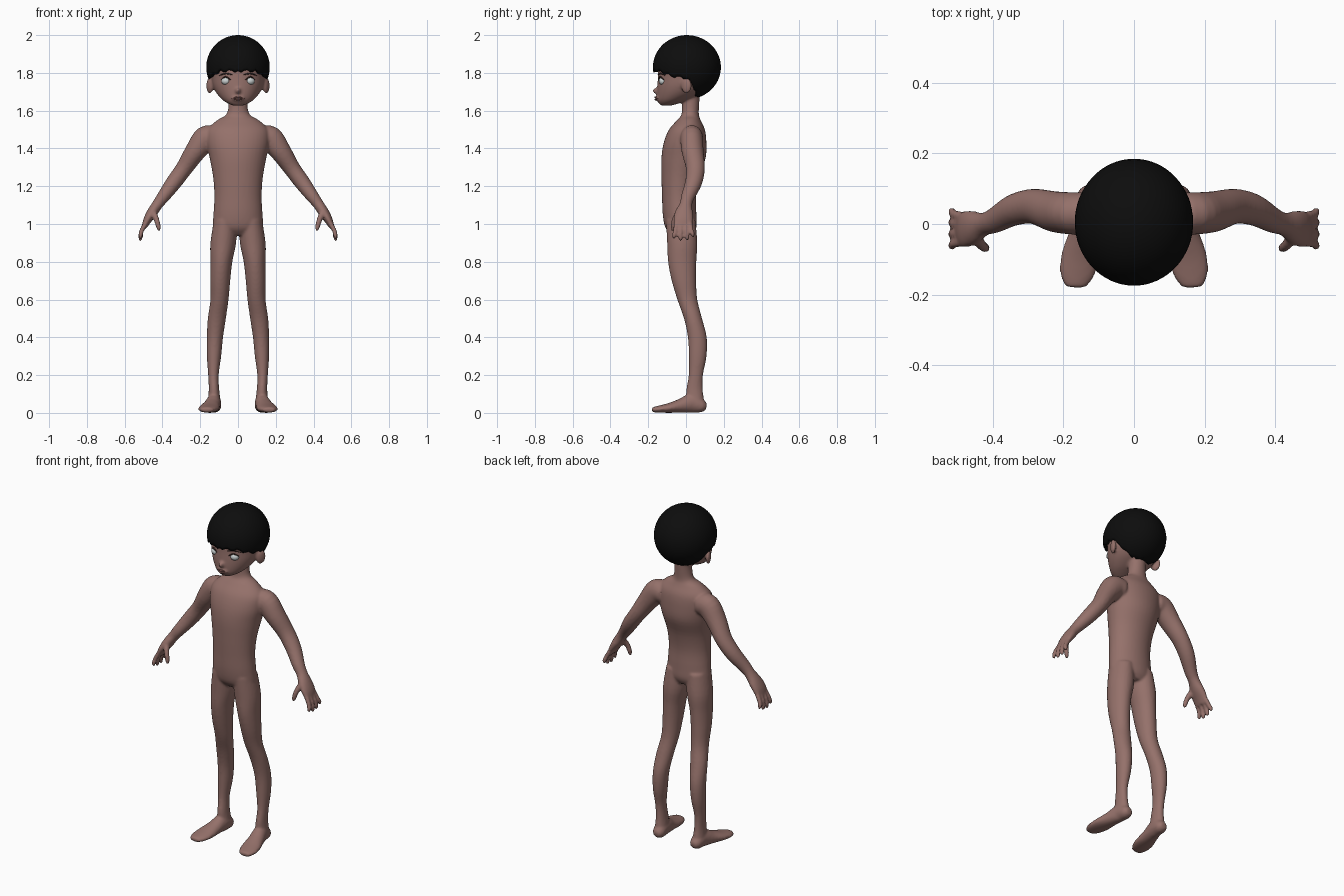
import bpy, bmesh, math
from mathutils import Vector, Matrix


def material(name, col):
    m = bpy.data.materials.new(name)
    m.diffuse_color = (*col, 1)
    return m


SKIN = material("skin", (0.30, 0.165, 0.145))
HAIR = material("hair", (0.004, 0.004, 0.004))
EYE = material("eye", (0.6, 0.64, 0.64))
DARK = material("brow", (0.05, 0.025, 0.02))
LIP = material("lip", (0.20, 0.09, 0.08))


def spline(rows, steps):
    """Catmull-Rom interpolation of tuples."""
    out = []
    for i in range(len(rows) - 1):
        a, b = rows[max(i - 1, 0)], rows[i]
        c, d = rows[i + 1], rows[min(i + 2, len(rows) - 1)]
        for k in range(steps):
            t = k / steps
            out.append([0.5 * (2 * q + (r - p) * t + (2 * p - 5 * q + 4 * r - s) * t * t
                               + (3 * q - p - 3 * r + s) * t ** 3)
                        for p, q, r, s in zip(a, b, c, d)])
    out.append(list(rows[-1]))
    return out


def loft(bm, rows, ref=None, side=1, n=24, steps=4):
    """Rows are x, y, z, r1, r2. Without ref the rings lie flat; with ref they
    stand across the path and r1 runs along ref."""
    rows = spline(rows, steps)
    pts = [Vector(r[:3]) for r in rows]
    rings = []
    for i, r in enumerate(rows):
        if ref:
            t = (pts[min(i + 1, len(pts) - 1)] - pts[max(i - 1, 0)]).normalized()
            u = Vector(ref)
            u = (u - t * u.dot(t)).normalized()
            v = t.cross(u)
        else:
            u, v = Vector((1, 0, 0)), Vector((0, 1, 0))
        ring = []
        for k in range(n):
            a = math.tau * k / n
            p = pts[i] + u * r[3] * math.cos(a) + v * r[4] * math.sin(a)
            ring.append(bm.verts.new((p.x * side, p.y, p.z)))
        rings.append(ring)
    faces = [bm.faces.new(rings[0]), bm.faces.new(rings[-1])]
    for a, b in zip(rings, rings[1:]):
        for k in range(n):
            j = (k + 1) % n
            faces.append(bm.faces.new((a[k], a[j], b[j], b[k])))
    bmesh.ops.recalc_face_normals(bm, faces=faces)


def ball(bm, loc, size, rot=0):
    m = Matrix.Translation(loc) @ Matrix.Rotation(rot, 4, 'Z') @ Matrix.Diagonal((*size, 1))
    bmesh.ops.create_uvsphere(bm, u_segments=24, v_segments=14, radius=1, matrix=m)


def finish(bm, name, mat):
    me = bpy.data.meshes.new(name)
    bm.to_mesh(me)
    bm.free()
    for p in me.polygons:
        p.use_smooth = True
    me.materials.append(mat)
    ob = bpy.data.objects.new(name, me)
    bpy.context.collection.objects.link(ob)
    return ob


# Torso and neck: z, centre y, half width, half depth
body = bmesh.new()
torso = [(.94, -.02, .10, .055), (.98, -.027, .132, .082), (1.05, -.034, .13, .089),
         (1.15, -.037, .125, .09), (1.25, -.03, .132, .1), (1.35, -.013, .15, .117),
         (1.43, -.005, .165, .113), (1.5, .005, .16, .095), (1.55, .015, .11, .062),
         (1.58, .022, .062, .046), (1.64, .025, .049, .045), (1.72, .03, .05, .045)]
loft(body, [(0, y, z, a, b) for z, y, a, b in torso], n=40)

# Head
head = [(1.627, -.105, .025, .025), (1.635, -.095, .047, .045), (1.655, -.07, .08, .08),
        (1.69, -.035, .112, .118), (1.73, -.012, .133, .14), (1.77, 0, .142, .149),
        (1.83, .008, .148, .153), (1.9, .01, .13, .135), (1.95, .01, .09, .095),
        (1.97, .01, .04, .04)]
loft(body, [(0, y, z, a, b) for z, y, a, b in head], n=40)
ball(body, (0, -.155, 1.705), (.014, .022, .016))
ball(body, (0, -.148, 1.665), (.034, .014, .016))

leg = [(.066, -.028, 1.02, .062, .078), (.078, -.02, .9, .068, .08), (.088, -.02, .8, .058, .075),
       (.094, -.011, .7, .053, .065), (.098, .007, .6, .048, .053), (.112, .037, .5, .048, .048),
       (.122, .06, .4, .043, .05), (.127, .062, .3, .038, .047), (.13, .052, .2, .028, .038),
       (.127, .045, .12, .028, .044), (.125, .05, .04, .037, .05)]
foot = [(.122, .108, .03, .018, .016), (.123, .085, .036, .034, .035), (.128, .03, .05, .039, .05),
        (.14, -.03, .037, .045, .037), (.152, -.09, .026, .054, .026), (.162, -.14, .02, .05, .019),
        (.168, -.172, .017, .034, .014), (.169, -.18, .016, .022, .009)]
arm = [(.12, .03, 1.455, .06, .06), (.17, .03, 1.452, .06, .068), (.225, .035, 1.385, .058, .056),
       (.285, .05, 1.295, .05, .045), (.34, .04, 1.22, .045, .042), (.395, .01, 1.145, .036, .034),
       (.425, 0, 1.105, .033, .029), (.455, -.01, 1.06, .048, .028), (.48, -.015, 1.02, .052, .022),
       (.495, -.015, .985, .045, .014)]
thumb = [(.45, -.035, 1.065, .018, .018), (.432, -.06, 1.025, .015, .015),
         (.421, -.068, .985, .013, .013), (.418, -.07, .963, .007, .007)]
fingers = [(.02, .037, .93), (-.003, .006, .913), (-.027, -.029, .91), (-.05, -.063, .922)]

for s in (-1, 1):
    loft(body, leg, side=s)
    loft(body, foot, (1, 0, 0), s)
    loft(body, arm, (0, 1, 0), s)
    loft(body, thumb, (0, 1, 0), s, 12)
    for y0, y1, z in fingers:
        loft(body, [(.485, y0, 1.01, .014, .014), (.51, (y0 + y1) / 2, .965, .0125, .0125),
                    (.516, y1, z + .014, .0115, .0115), (.515, y1, z, .006, .006)],
             (0, 1, 0), s, 12)
    # Ear
    ball(body, (s * .15, .002, 1.732), (.014, .03, .042), s * -.45)

# Fuse everything into one continuous skin
ob = finish(body, "body", SKIN)
rm = ob.modifiers.new("fuse", 'REMESH')
rm.mode = 'VOXEL'
rm.voxel_size = .007
rm.use_smooth_shade = True
sm = ob.modifiers.new("soften", 'SMOOTH')
sm.factor = .5
sm.iterations = 5

# Eyes
bm = bmesh.new()
for s in (-1, 1):
    ball(bm, (s * .065, -.124, 1.757), (.024, .02, .02), s * .35)
finish(bm, "eyes", EYE)

# Eyebrows and upper lids
bm = bmesh.new()
for s in (-1, 1):
    loft(bm, [(.03, -.148, 1.79, .002, .002), (.065, -.136, 1.797, .004, .004),
              (.1, -.111, 1.786, .002, .002)], (0, 0, 1), s, 8)
    loft(bm, [(.038, -.143, 1.762, .002, .002), (.065, -.138, 1.779, .004, .004),
              (.09, -.118, 1.764, .002, .002)], (0, 0, 1), s, 8)
finish(bm, "brows", DARK)

# Lips
bm = bmesh.new()
for z in (1.671, 1.659):
    loft(bm, [(-.032, -.147, 1.665, .002, .003), (0, -.161, z, .005, .006),
              (.032, -.147, 1.665, .002, .003)], (0, 0, 1), 1, 10)
finish(bm, "lips", LIP)

# Bowl-cut hair: a cap whose hem angle changes from front to back
HEM = [(0, 97), (35, 97), (60, 106), (92, 111), (104, 128), (122, 152), (150, 160), (181, 160)]


def hem(deg):
    for (a, p), (b, q) in zip(HEM, HEM[1:]):
        if a <= deg <= b:
            v = p + (q - p) * (deg - a) / (b - a)
            return v + 2.5 * math.sin(deg * .31)


bm = bmesh.new()
N, M = 64, 18
rings = []
for i in range(1, M + 3):
    ring = []
    for k in range(N):
        th = math.tau * k / N
        edge = math.radians(hem(math.degrees(min(th, math.tau - th))))
        phi = edge * min(i, M) / M
        f = (1, .93, .8)[max(i - M, 0)]
        r = math.sin(phi) * f
        ring.append(bm.verts.new((.168 * r * math.sin(th), .005 - .18 * r * math.cos(th),
                                  1.83 + .17 * math.cos(phi) + (1 - f) * .05)))
    rings.append(ring)
top = bm.verts.new((0, .005, 2.0))
for k in range(N):
    j = (k + 1) % N
    bm.faces.new((top, rings[0][k], rings[0][j]))
    for a, b in zip(rings, rings[1:]):
        bm.faces.new((a[k], b[k], b[j], a[j]))
bmesh.ops.recalc_face_normals(bm, faces=bm.faces)
finish(bm, "hair", HAIR)
